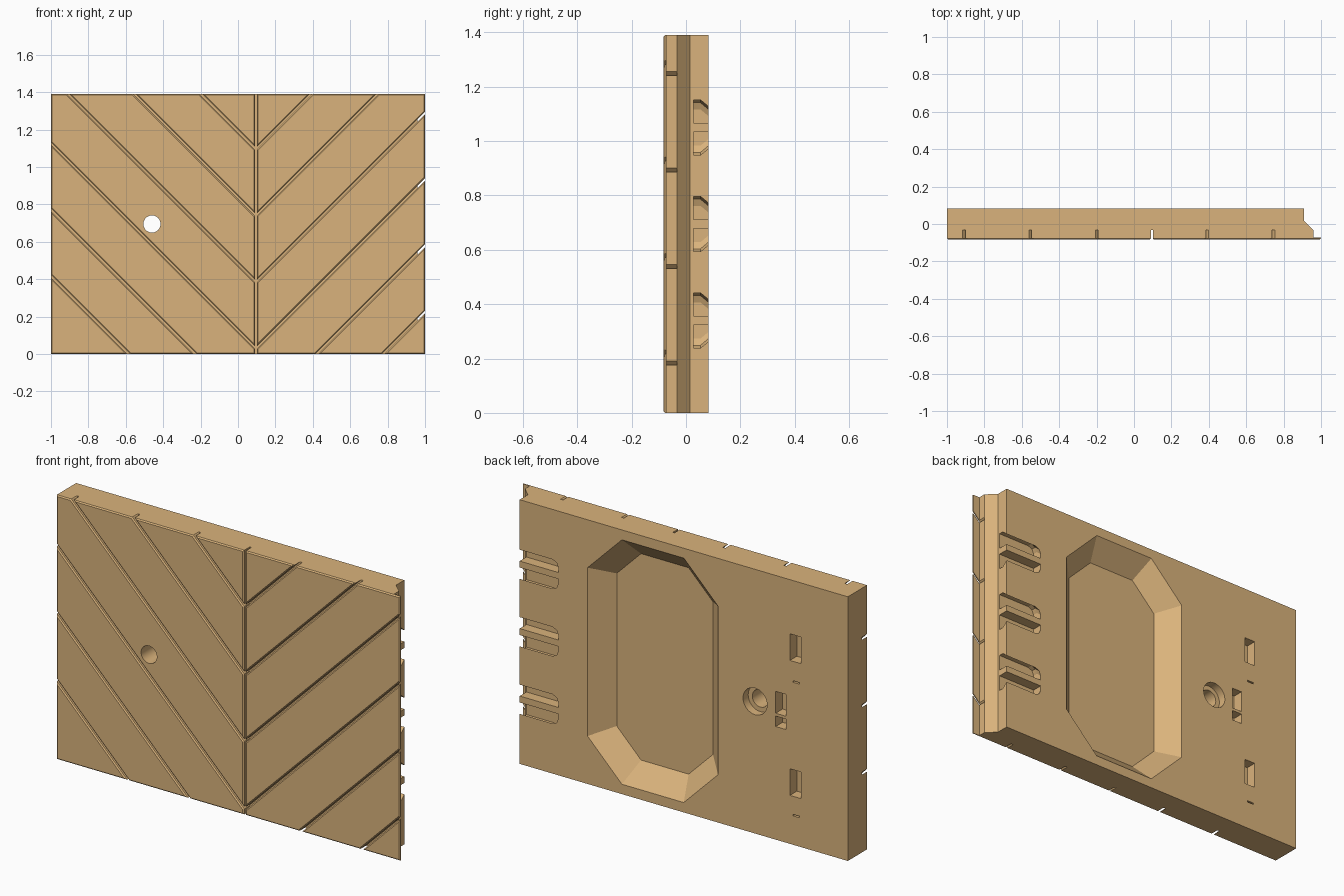
import bpy, bmesh
from math import sin, cos, pi, radians
from mathutils import Vector

if "Cube" in bpy.data.objects:
    bpy.data.objects.remove(bpy.data.objects["Cube"])

H = 1.39                    # panel height
FRONT, BACK = -0.083, 0.083
SEAM = 0.096                # x of the vertical groove
PITCH = 0.355               # spacing of planks and of latch pockets
MID = H / 2

wood = bpy.data.materials.new("tan_wood")
wood.use_nodes = True
COLOUR = (0.70, 0.45, 0.20, 1)
wood.diffuse_color = COLOUR
wood.node_tree.nodes["Principled BSDF"].inputs["Base Color"].default_value = COLOUR


def loft(name, rings, bevel_front=False):
    """Closed solid through matching rings of points, capped at both ends."""
    bm = bmesh.new()
    loops = [[bm.verts.new(p) for p in ring] for ring in rings]
    n = len(loops[0])
    for a, b in zip(loops, loops[1:]):
        for i in range(n):
            j = (i + 1) % n
            bm.faces.new((a[i], a[j], b[j], b[i]))
    bm.faces.new(loops[0])
    bm.faces.new(loops[-1])
    bmesh.ops.recalc_face_normals(bm, faces=bm.faces)
    if bevel_front:
        edges = [e for e in bm.edges if all(v.co.y < FRONT + 0.001 for v in e.verts)]
        bmesh.ops.bevel(bm, geom=edges, offset=0.006, segments=1, affect='EDGES')
    mesh = bpy.data.meshes.new(name)
    bm.to_mesh(mesh)
    bm.free()
    mesh.materials.append(wood)
    obj = bpy.data.objects.new(name, mesh)
    bpy.context.scene.collection.objects.link(obj)
    return obj


def block(name, x0, x1, y0, y1, z0, z1):
    return loft(name, [[(x0, y, z0), (x1, y, z0), (x1, y, z1), (x0, y, z1)]
                       for y in (y0, y1)])


def cylinder(name, x, z, r, y0, y1, sides=32):
    angles = [2 * pi * i / sides for i in range(sides)]
    return loft(name, [[(x + r * cos(a), y, z + r * sin(a)) for a in angles]
                       for y in (y0, y1)])


def groove(start, end):
    """Slot with a chamfered mouth, running along the front face."""
    a, b = Vector(start), Vector(end)
    side = (b - a).normalized().cross(Vector((0, 1, 0)))
    half, mouth, lip = 0.005, 0.011, 0.02
    section = [(-half, 0.05), (-half, 0.006), (-mouth, 0), (-mouth, -lip),
               (mouth, -lip), (mouth, 0), (half, 0.006), (half, 0.05)]
    return loft("groove_cutter", [[p + side * s + Vector((0, FRONT + d, 0))
                                   for s, d in section] for p in (a, b)])


def octagon(cx, cz, w, h, c, y):
    corners = [(w - c, h), (w, h - c), (w, c - h), (w - c, -h),
               (c - w, -h), (-w, c - h), (-w, h - c), (c - w, h)]
    return [(cx + x, y, cz + z) for x, z in corners]


# Panel body with a stepped, lipped edge on its left side
profile = [(-1, FRONT), (1, FRONT), (1, -0.072), (0.96, -0.072), (0.96, -0.033),
           (0.91, 0.015), (0.91, BACK), (-1, BACK)]
panel = loft("door_panel", [[(x, y, z) for x, y in profile] for z in (0, H)], True)
cutters = []

# Chevron plank grooves
cutters.append(groove((SEAM, 0, -0.1), (SEAM, 0, H + 0.1)))
for k in range(-2, 4):
    z = 0.03 + PITCH * k
    for sign in (-1, 1):
        # lines that would meet the seam below the panel start further out
        skip = max(0, -0.1 - z)
        reach = 1.3 if sign < 0 else 1.1
        cutters.append(groove((SEAM + sign * skip, 0, z + skip),
                              (SEAM + sign * reach, 0, z + reach)))

# Large tapered recess in the back
CX, TAPER = 0.135, 0.1
rings = []
for y in (BACK - TAPER, BACK, BACK + 0.02):
    t = min(y, BACK) - BACK
    rings.append(octagon(CX, MID, 0.38 + t, 0.643 + t, 0.2 + t * 0.586, y))
cutters.append(loft("recess_cutter", rings))

# Undercut latch pockets, open at the stepped edge, each with a middle rib
for k in (-1, 0, 1):
    cz = MID + PITCH * k
    rings = []
    for y, h in ((0.027, 0.102), (0.053, 0.102), (BACK, 0.077), (BACK + 0.02, 0.077)):
        c = 0.035
        rings.append([(x, y, cz + z) for x, z in
                      [(1.1, h), (0.685 + c, h), (0.685 + c * 0.3, h - c * 0.3),
                       (0.685, h - c), (0.685, c - h), (0.685 + c * 0.3, c * 0.3 - h),
                       (0.685 + c, -h), (1.1, -h)]])
    cutters.append(loft("pocket_cutter", rings))
    block("latch_rib", 0.68, 0.91, 0.022, BACK, cz - 0.017, cz + 0.017)

# Spindle hole with a wider counterbore behind
HX = -0.46
cutters.append(cylinder("hole_cutter", HX, MID, 0.046, -0.2, 0.2))
cutters.append(cylinder("counterbore_cutter", HX, MID, 0.07, 0.04, 0.2))

# Slots for the lock fittings
for x0, x1, z0, z1 in ((-0.727, -0.663, 0.965, 1.105), (-0.727, -0.663, 0.255, 0.395),
                       (-0.64, -0.58, 0.665, 0.78), (-0.64, -0.58, 0.595, 0.65),
                       (-0.72, -0.68, 0.855, 0.863), (-0.72, -0.68, 0.152, 0.16)):
    cutters.append(block("slot_cutter", x0, x1, 0.025, 0.2, z0, z1))

# Cut everything, bake the result and drop the cutters
for cutter in cutters:
    cutter.hide_render = True
    mod = panel.modifiers.new(cutter.name, 'BOOLEAN')
    mod.operation, mod.solver, mod.object = 'DIFFERENCE', 'EXACT', cutter
bpy.context.view_layer.update()
graph = bpy.context.evaluated_depsgraph_get()
result = bpy.data.meshes.new_from_object(panel.evaluated_get(graph))
panel.modifiers.clear()
panel.data = result
result.materials.clear()
result.materials.append(wood)
for cutter in cutters:
    bpy.data.objects.remove(cutter)

for obj in bpy.context.scene.objects:
    obj.select_set(obj == panel)
bpy.context.view_layer.objects.active = panel
bpy.ops.object.shade_smooth_by_angle(angle=radians(20))
